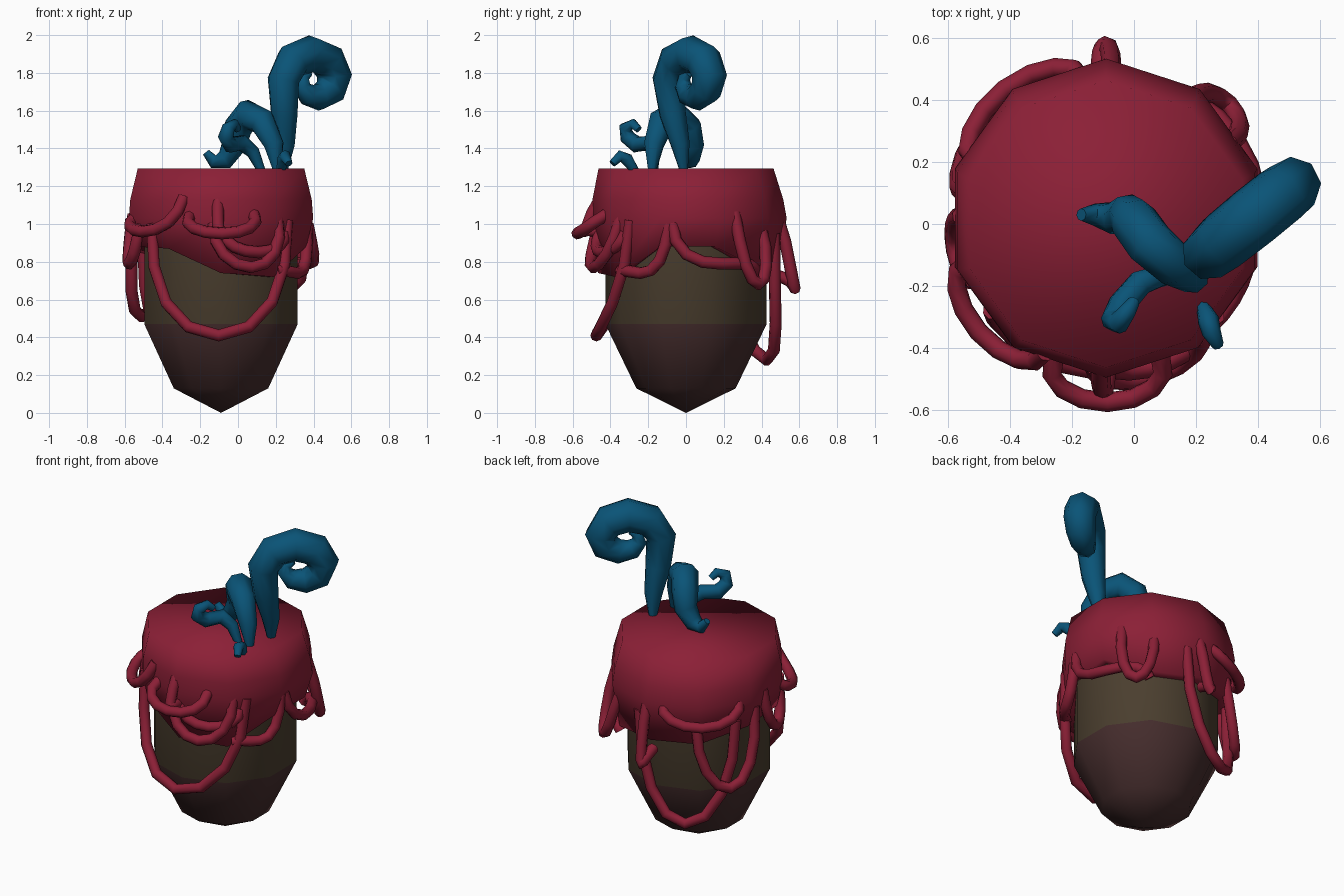
import bpy
import bmesh
from math import sin, cos, pi, radians
from mathutils import Vector

default_cube = bpy.data.objects.get("Cube")
if default_cube:
    bpy.data.objects.remove(default_cube, do_unlink=True)

SIDES = 10
CENTER_X = -0.09


def make_material(name, color):
    material = bpy.data.materials.new(name)
    material.use_nodes = True
    material.diffuse_color = (*color, 1)
    shader = material.node_tree.nodes["Principled BSDF"]
    shader.inputs["Base Color"].default_value = (*color, 1)
    return material


syrup_red = make_material("syrup red", (0.26, 0.014, 0.037))
tentacle_blue = make_material("tentacle blue", (0.003, 0.088, 0.185))
olive_brown = make_material("olive brown", (0.07, 0.049, 0.028))
dark_brown = make_material("dark brown", (0.06, 0.026, 0.026))


def select_only(obj):
    bpy.ops.object.select_all(action="DESELECT")
    obj.select_set(True)
    bpy.context.view_layer.objects.active = obj


def ring(radius, heights, center_y=0):
    """Points of one level, one corner at the front; heights is a number or one per side."""
    points = []
    for i in range(SIDES):
        a = (i + 0.5) * 2 * pi / SIDES
        z = heights[i] if isinstance(heights, list) else heights
        points.append((CENTER_X + radius * cos(a), center_y + radius * sin(a), z))
    return points


def ring_solid(name, rings, materials, angle):
    """Bridge closed rings of points into a capped solid."""
    bm = bmesh.new()
    loops = [[bm.verts.new(point) for point in points] for points in rings]
    for lower, upper in zip(loops, loops[1:]):
        for i in range(SIDES):
            j = (i + 1) % SIDES
            bm.faces.new((lower[i], lower[j], upper[j], upper[i]))
    bm.faces.new(loops[0][::-1])
    bm.faces.new(loops[-1])
    bmesh.ops.remove_doubles(bm, verts=bm.verts, dist=0.0005)
    bmesh.ops.recalc_face_normals(bm, faces=bm.faces)
    mesh = bpy.data.meshes.new(name)
    bm.to_mesh(mesh)
    bm.free()
    obj = bpy.data.objects.new(name, mesh)
    bpy.context.collection.objects.link(obj)
    for material in materials:
        mesh.materials.append(material)
    select_only(obj)
    bpy.ops.object.shade_smooth_by_angle(angle=radians(angle))
    return obj


def tube(name, path, widths, material):
    """Sweep a round section of varying width along a path."""
    curve = bpy.data.curves.new(name, "CURVE")
    curve.dimensions = "3D"
    curve.bevel_depth = 1
    curve.bevel_resolution = 2
    curve.use_fill_caps = True
    spline = curve.splines.new("POLY")
    spline.points.add(len(path) - 1)
    for point, location, width in zip(spline.points, path, widths):
        point.co = (*location, 1)
        point.radius = width
    curve.materials.append(material)
    obj = bpy.data.objects.new(name, curve)
    bpy.context.collection.objects.link(obj)
    select_only(obj)
    bpy.ops.object.convert(target="MESH")
    bpy.ops.object.shade_smooth_by_angle(angle=radians(60))


def strand(name, start, end, start_z, end_z, low_z, bulge):
    """Hang a loop on the cap between two angles, bulging outward at its low point."""
    path = []
    steps = 8
    for i in range(steps + 1):
        sag = max(sin(pi * i / steps), 0)
        along = (1 - cos(pi * i / steps)) / 2
        a = radians(start + (end - start) * along)
        radius = 0.465 + bulge * sag ** 0.7
        hang_z = start_z + (end_z - start_z) * along
        z = hang_z + (low_z - hang_z) * sag
        path.append((CENTER_X + radius * cos(a), 0.01 + radius * sin(a), z))
    tube(name, path, [0.032] * len(path), syrup_red)


def tentacle(name, path, thickest):
    """Sweep a tentacle that swells below its middle and tapers at both ends."""
    last = len(path) - 1
    widths = [0.02 + (thickest - 0.02) * max(sin(pi * (i / last) ** 0.75), 0) ** 1.1
              for i in range(last + 1)]
    tube(name, path, widths, tentacle_blue)


def spiral(center, across, outer, inner, turn, steps):
    """Shrinking coil in the upright plane that holds the across direction."""
    points = []
    for i in range(steps + 1):
        t = i / steps
        a = pi - radians(turn) * t
        radius = outer + (inner - outer) * t
        points.append(Vector(center) + radius * (Vector(across) * cos(a)
                                                 + Vector((0, 0, sin(a)))))
    return points


# Cup with a pointed base, dark below the shoulder
profile = [(0.0001, 0), (0.263, 0.13), (0.427, 0.47), (0.427, 1.1)]
cup = ring_solid("cup", [ring(r, z) for r, z in profile],
                 [olive_brown, dark_brown], 50)
for face in cup.data.polygons:
    face.material_index = 1 if face.center.z < 0.47 else 0

# Syrup cap with an uneven lower edge
edge = [0.88, 0.76, 0.78, 0.79, 0.86, 0.88, 0.87, 0.74, 0.72, 0.88]
ring_solid("syrup_cap", [
    ring(0.42, edge),
    ring(0.475, edge, 0.01),
    ring(0.513, 1.03, 0.02),
    ring(0.505, 1.13, 0.01),
    ring(0.463, 1.295),
], [syrup_red], 85)

# Syrup strands: start and end angle, start, end and low height, bulge
strand("front_long_strand", 218, 319, 1, 1.02, 0.41, 0.02)
strand("front_upper_strand", 249, 292, 1.04, 1.05, 0.95, 0.12)
strand("front_short_drip", 268, 270, 1.13, 0.96, 0.96, 0.08)
strand("front_middle_strand", 265, 310, 1, 1.03, 0.77, 0.06)
strand("front_inner_strand", 272, 315, 0.95, 0.95, 0.85, 0.03)
strand("front_right_strand", 197, 245, 1.04, 1.14, 0.96, 0.08)
strand("right_side_strand", 204, 178, 1, 1.05, 0.79, 0.03)
strand("back_long_strand", 79, 153, 0.95, 0.92, 0.28, 0)
strand("back_right_strand", 124, 169, 0.9, 0.97, 0.51, 0.04)
strand("back_upper_strand", 100, 155, 1.02, 1.04, 0.92, 0.07)
strand("back_short_strand", 88, 92, 1.07, 0.73, 0.66, 0.1)
strand("back_left_strand", 55, 32, 1, 1.06, 0.68, 0.08)
strand("left_back_swag", -10, 52, 1, 0.72, 0.79, 0.03)
strand("left_front_swag", -13, -50, 1, 0.75, 0.74, 0.01)

# Curling tentacles rising from the top
stem = [(0.24, -0.01, 1.27), (0.25, -0.03, 1.42), (0.245, -0.07, 1.58)]
coil = spiral((0.4, 0.035, 1.76), (0.97, 0.78, 0), 0.165, 0.045, 420, 10)
tentacle("tall_tentacle", stem + coil, 0.1)
tentacle("middle_tentacle", [
    (0.21, -0.18, 1.27), (0.19, -0.17, 1.42), (0.13, -0.13, 1.54),
    (0.05, -0.06, 1.58), (0, 0.01, 1.51), (-0.02, 0.03, 1.42),
    (-0.07, 0.02, 1.34), (-0.13, 0.03, 1.33), (-0.17, 0.03, 1.38)], 0.08)
tentacle("hooked_tentacle", [
    (0.13, -0.17, 1.27), (0.08, -0.17, 1.38), (0.02, -0.19, 1.43),
    (-0.04, -0.26, 1.42), (-0.065, -0.31, 1.46), (-0.05, -0.32, 1.51),
    (-0.02, -0.28, 1.53), (0, -0.25, 1.5)], 0.045)
tentacle("small_tentacle", [
    (0.22, -0.26, 1.27), (0.24, -0.31, 1.34), (0.25, -0.35, 1.36),
    (0.27, -0.39, 1.32)], 0.035)
